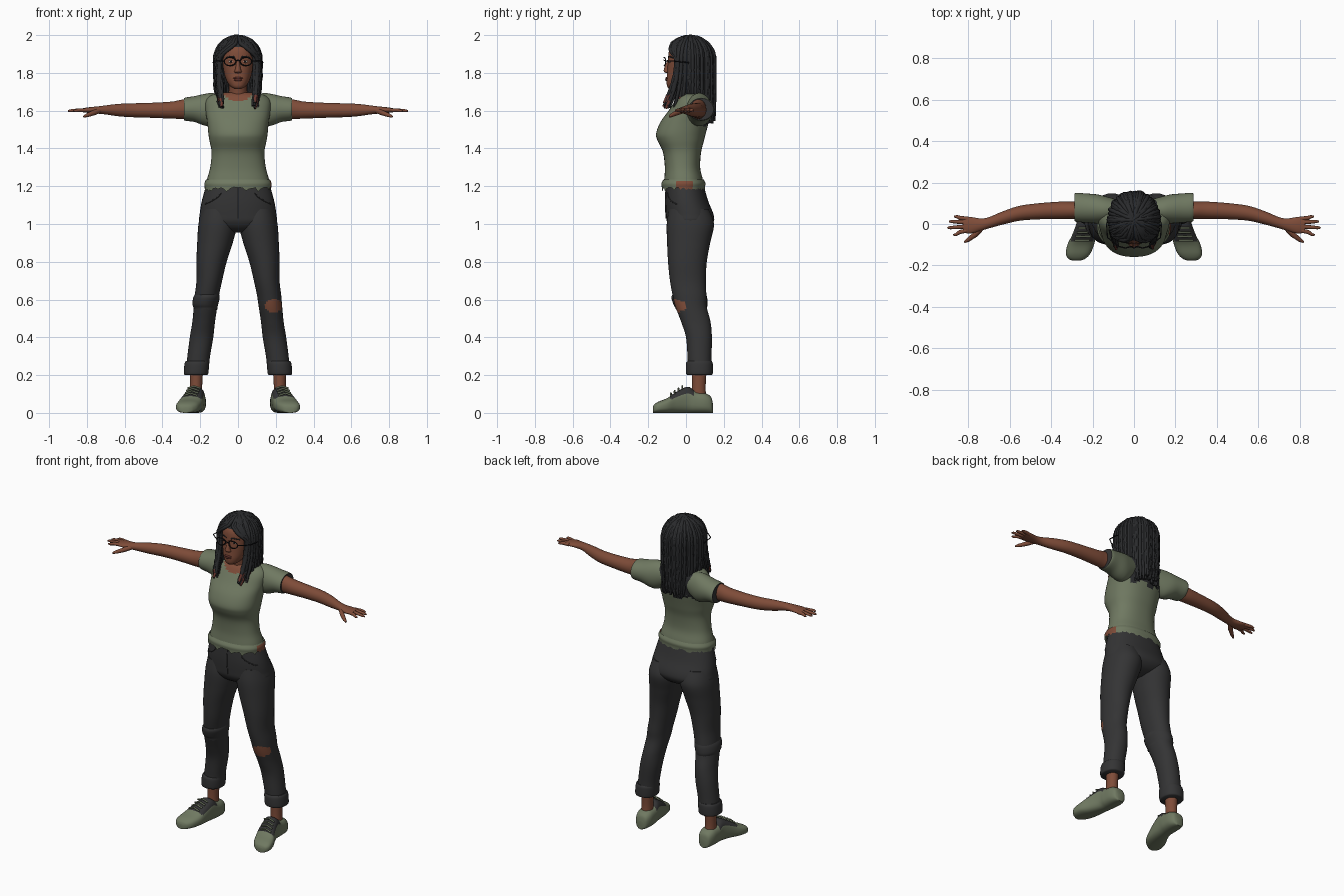
import bpy, bmesh, math, random
from mathutils import Vector
from mathutils.bvhtree import BVHTree

random.seed(4)
if "Cube" in bpy.data.objects:
    bpy.data.objects.remove(bpy.data.objects["Cube"])


def material(name, r, g, b):
    m = bpy.data.materials.new(name)
    m.use_nodes = True
    m.diffuse_color = (r, g, b, 1)
    bsdf = m.node_tree.nodes["Principled BSDF"]
    bsdf.inputs["Base Color"].default_value = (r, g, b, 1)
    bsdf.inputs["Roughness"].default_value = 0.9
    return m


SKIN = material("brown skin", .21, .072, .04)
GREEN = material("sage green", .16, .19, .12)
DENIM = material("charcoal denim", .034, .034, .035)
HAIR = material("black hair", .022, .023, .025)
FRAME = material("black frames", .008, .008, .01)
LIPS = material("dark lips", .15, .04, .03)
EYE = material("eye white", .4, .36, .32)
meshes = []


def spline(p0, p1, p2, p3, t):
    """Smooth blend between two neighbouring rings."""
    return [.5 * (2 * b + (c - a) * t + (2 * a - 5 * b + 4 * c - d) * t * t
                  + (3 * b - a - 3 * c + d) * t ** 3) for a, b, c, d in zip(p0, p1, p2, p3)]


def loft(name, rings, mats, axis="z", power=2.0, steps=5, sides=32, rule=None, s=1, cap=True, jag=0):
    """Rings are (position on axis, centre, radius, low, high); s mirrors x."""
    rows = []
    last = len(rings) - 1
    for i in range(last):
        quad = [rings[max(0, min(last, i + k))] for k in (-1, 0, 1, 2)]
        rows += [spline(*quad, j / steps) for j in range(steps)]
    rows.append(rings[-1])
    bm = bmesh.new()
    loops = []
    for n, (pos, mid, rad, low, high) in enumerate(rows):
        loop = []
        for k in range(sides):
            ang = math.tau * k / sides
            u, v = (math.copysign(abs(w) ** (2 / power), w) for w in (math.cos(ang), math.sin(ang)))
            a, b = mid + rad * u, (low + high) / 2 + (high - low) / 2 * v
            p = pos - (random.random() * jag if n == 0 else 0)
            co = {"z": (a, b, p), "x": (p, a, b), "y": (a, p, b)}[axis]
            loop.append(bm.verts.new((co[0] * s, co[1], co[2])))
        loops.append(loop)
    for a, b in zip(loops, loops[1:]):
        for k in range(sides):
            j = (k + 1) % sides
            bm.faces.new((a[k], a[j], b[j], b[k]))
    if cap:
        bm.faces.new(loops[0])
        bm.faces.new(loops[-1])
    bmesh.ops.recalc_face_normals(bm, faces=bm.faces)
    if rule:
        for f in bm.faces:
            f.material_index = int(rule(f.calc_center_median(), f.normal))
    me = bpy.data.meshes.new(name)
    bm.to_mesh(me)
    bm.free()
    for m in mats:
        me.materials.append(m)
    ob = bpy.data.objects.new(name, me)
    bpy.context.collection.objects.link(ob)
    meshes.append(ob)
    return ob


def tubes(name, paths, mat, cyclic=False, detail=2):
    """Round strands through points (x, y, z, radius)."""
    cu = bpy.data.curves.new(name, "CURVE")
    cu.dimensions = "3D"
    cu.bevel_depth = 1
    cu.bevel_resolution = detail
    cu.use_fill_caps = True
    for path in paths:
        sp = cu.splines.new("POLY")
        sp.points.add(len(path) - 1)
        for p, (x, y, z, r) in zip(sp.points, path):
            p.co, p.radius = (x, y, z, 1), r
        sp.use_cyclic_u = cyclic
    cu.materials.append(mat)
    ob = bpy.data.objects.new(name, cu)
    bpy.context.collection.objects.link(ob)


def blob(name, loc, size, mat):
    bpy.ops.mesh.primitive_uv_sphere_add(segments=16, ring_count=10, location=loc)
    ob = bpy.context.object
    ob.name = name
    ob.scale = size
    ob.data.materials.append(mat)
    meshes.append(ob)


def on_front(ob, pts, r):
    """Drop (x, z) points on the front of a part."""
    tree = BVHTree.FromPolygons([v.co for v in ob.data.vertices], [p.vertices for p in ob.data.polygons])
    out = []
    for x, z in pts:
        hit = tree.ray_cast(Vector((x, -1, z)), Vector((0, 1, 0)))[0]
        if hit:
            out.append((x, hit.y, z, r))
    return out


# Shirt body with scooped neckline and hair-dark upper back
def shirt_rule(c, n):
    if c.y < .05 and (c.x / .085) ** 2 + ((c.z - 1.71) / .06) ** 2 < 1:
        return 1
    return 2 if n.y > .1 and c.y > .06 and c.z > 1.53 + .02 * math.sin(c.x * 60) else 0


loft("shirt", [(1.2, 0, .17, -.12, .095), (1.24, 0, .163, -.115, .088), (1.3, 0, .147, -.112, .075),
               (1.38, 0, .14, -.122, .08), (1.44, 0, .151, -.15, .095), (1.48, 0, .157, -.158, .105),
               (1.54, 0, .163, -.135, .12), (1.6, 0, .172, -.092, .13), (1.65, 0, .172, -.06, .13),
               (1.68, 0, .145, -.04, .12), (1.695, 0, .09, -.02, .1)],
     [GREEN, SKIN, HAIR], power=2.3, sides=48, rule=shirt_rule)
loft("shirt_hem", [(1.195, 0, .176, -.128, .1), (1.215, 0, .178, -.13, .103), (1.235, 0, .169, -.12, .094)],
     [GREEN, SKIN], power=2.3, sides=64, cap=False, jag=.025,
     rule=lambda c, n: c.x > .1 and -.05 < c.y < .04 and c.z < 1.23)

# Trousers seat
hips = loft("trouser_seat", [(.955, 0, .06, -.03, .06), (.975, 0, .13, -.075, .115), (1.01, 0, .2, -.1, .146),
                             (1.05, 0, .203, -.106, .146), (1.12, 0, .192, -.109, .118), (1.2, 0, .17, -.105, .095)],
            [DENIM], power=2.2)
tubes("pocket_seams", [on_front(hips, [(s * (.09 + .0095 * i), 1.165 - .06 * (i / 9) ** .6) for i in range(10)], .003)
                       for s in (-1, 1)] + [on_front(hips, [(0, 1.19 - .02 * i) for i in range(9)], .003)], DENIM)

LEG = [(1.08, .105, .085, -.09, .12), (1, .107, .102, -.102, .148), (.9, .122, .094, -.1, .128),
       (.8, .14, .08, -.095, .11), (.7, .152, .068, -.085, .105), (.62, .165, .064, -.07, .108),
       (.56, .172, .062, -.055, .11), (.48, .182, .06, -.025, .13), (.4, .193, .062, 0, .137),
       (.3, .208, .06, .008, .135), (.25, .213, .06, .01, .135)]
CUFF = [(.2, .222, .058, .008, .135), (.21, .222, .065, 0, .142), (.26, .218, .065, 0, .142),
        (.275, .216, .06, .008, .136)]
ANKLE = [(.06, .222, .035, .025, .11), (.13, .222, .032, .032, .104), (.24, .22, .036, .03, .11)]
SHOE = [(.142, .22, .02, 0, .05), (.132, .22, .038, 0, .085), (.1, .22, .05, 0, .105), (.05, .222, .051, 0, .115),
        (.01, .226, .05, 0, .138), (-.05, .24, .057, 0, .112), (-.1, .257, .064, 0, .078),
        (-.145, .27, .058, 0, .06), (-.168, .276, .04, 0, .045), (-.176, .277, .02, 0, .03)]
ARM = [(.15, .07, .05, 1.555, 1.66), (.28, .066, .042, 1.556, 1.66), (.35, .066, .042, 1.558, 1.648),
       (.45, .062, .039, 1.562, 1.642), (.55, .052, .036, 1.565, 1.639), (.63, .03, .032, 1.57, 1.636),
       (.7, .006, .027, 1.58, 1.628), (.74, -.003, .03, 1.584, 1.623), (.79, -.006, .04, 1.588, 1.618),
       (.825, -.004, .037, 1.592, 1.612)]
SLEEVE = [(.09, .07, .05, 1.55, 1.685), (.14, .07, .064, 1.52, 1.693), (.18, .073, .07, 1.522, 1.688),
          (.23, .077, .07, 1.54, 1.677), (.275, .08, .07, 1.546, 1.67), (.287, .08, .066, 1.55, 1.666)]
FINGERS = [(.872, -.052, -.03), (.9, -.018, -.012), (.892, .012, .008), (.868, .036, .025)]

for side, s in (("left", 1), ("right", -1)):
    # Legs, with a torn knee on the left
    loft(side + "_trouser_leg", LEG, [DENIM, SKIN], steps=8, sides=40, s=s, power=2.1,
         rule=lambda c, n: s > 0 and n.y < -.2 and ((c.x - .19) / .046) ** 2 + ((c.z - .567) / .035) ** 2 < 1)
    if s < 0:
        loft("right_knee_fold", [(.555, .172, .062, -.055, .11), (.575, .173, .068, -.067, .114),
                                 (.61, .167, .07, -.077, .112), (.63, .163, .063, -.07, .105)],
             [DENIM], s=s, cap=False, jag=.01)
    loft(side + "_trouser_cuff", CUFF, [DENIM], s=s, power=2.2)
    loft(side + "_ankle", ANKLE, [SKIN], s=s)
    # Shoes with dark tongue and laces
    loft(side + "_shoe", SHOE, [GREEN, DENIM], axis="y", power=2.7, s=s, steps=6,
         rule=lambda c, n: -.085 < c.y < .04 and c.z > .075 and n.z > .25)
    tubes(side + "_laces", [[(s * (.257 - .3 * (y + .1) - .035 * k), y, .08 + .62 * (y + .1) + .012 * (1 - abs(k)), .005)
                             for k in (-1, -.5, 0, .5, 1)] for y in (-.08, -.06, -.04, -.02)], GREEN)
    # Arms, sleeves and hands
    loft(side + "_arm", ARM, [SKIN], axis="x", s=s)
    loft(side + "_sleeve", SLEEVE, [GREEN, DENIM], axis="x", s=s,
         rule=lambda c, n: abs(c.x) > .286)
    paths = [[(s * .8, root, 1.602, .0105), (s * .84, .6 * root + .4 * tip, 1.603, .01),
              (s * (end - .012), tip, 1.6, .0075), (s * end, tip, 1.598, .004)] for end, tip, root in FINGERS]
    paths.append([(s * .735, -.018, 1.6, .014), (s * .765, -.05, 1.588, .0135),
                  (s * .8, -.077, 1.575, .01), (s * .818, -.087, 1.568, .005)])
    tubes(side + "_fingers", paths, SKIN, detail=3)

# Neck and head, with a dark scalp
loft("neck", [(1.63, 0, .06, -.03, .11), (1.69, 0, .05, -.03, .085), (1.77, 0, .047, -.045, .07)], [SKIN])
head = loft("head", [(1.716, 0, .02, -.09, -.045), (1.73, 0, .042, -.1, 0), (1.76, 0, .061, -.103, .045),
                     (1.8, 0, .074, -.1, .08), (1.86, 0, .083, -.096, .1), (1.92, 0, .083, -.089, .105),
                     (1.955, 0, .065, -.062, .09), (1.975, 0, .035, -.03, .06)], [SKIN, HAIR], power=2.2,
            rule=lambda c, n: c.y > -.02 or c.z > 1.935)

# Face
loft("nose", [(1.798, 0, .012, -.1, -.085), (1.806, 0, .02, -.116, -.08), (1.822, 0, .014, -.116, -.08),
              (1.868, 0, .008, -.099, -.08)], [SKIN], sides=16)
blob("upper_lip", (0, -.101, 1.772), (.026, .008, .006), LIPS)
blob("lower_lip", (0, -.101, 1.763), (.022, .009, .007), LIPS)
for side, s in (("left", 1), ("right", -1)):
    x, y, z, r = on_front(head, [(s * .036, 1.86)], 0)[0]
    blob(side + "_eye", (x, y + .003, z), (.014, .006, .007), EYE)
    blob(side + "_iris", (x, y - .001, z), (.006, .004, .006), FRAME)
    tubes(side + "_eyebrow", [on_front(head, [(s * (.016 + .009 * i), 1.883 + .004 * math.sin(i * .8))
                                              for i in range(6)], .0035)], HAIR)
    blob(side + "_ear", (s * .085, .015, 1.84), (.01, .018, .03), SKIN)

# Glasses
rims = [[(s * .042 + .031 * math.cos(a), -.116 + .008 * abs(math.cos(a)), 1.86 + .022 * math.sin(a), .0032)
         for a in (math.tau * i / 20 for i in range(20))] for s in (-1, 1)]
tubes("glasses_rims", rims, FRAME, cyclic=True)
arms = [[(s * .073, -.108, 1.862, .003), (s * .128, -.065, 1.862, .003), (s * .132, .0, 1.856, .003),
         (s * .11, .06, 1.845, .003)] for s in (-1, 1)]
tubes("glasses_arms", arms + [[(-.012, -.11, 1.864, .003), (0, -.117, 1.867, .003), (.012, -.11, 1.864, .003)]], FRAME)


# Braided hair: strands run over the crown, sweep off the face and hang down
def strand(a0, size, thick):
    swept = math.copysign(min(abs(a0), 2.05 + .12 * random.random()), a0)
    front = max(0, (abs(swept) - 1.6) / .5)
    end = (1.55 if abs(swept) < 1.1 else 1.63) + random.uniform(-.02, .02)
    phase = random.random() * 6
    pts = []
    for i in range(23):
        t = min(i / 10, 1)
        drop = max(0, (i - 10) / 12)
        blend = max(0, min(1, (t - .5) / .45))
        a = a0 + (swept - a0) * blend
        rad = size * math.sin(t * math.pi / 2)
        wave = .003 * math.sin(i * 1.9 + phase)
        x = .12 * rad * math.sin(a) * (1 - .12 * drop ** 3) + wave * drop
        y = .02 + .133 * rad * math.cos(a) - .06 * front * drop ** 2
        z = 1.87 + .12 * size * math.cos(t * math.pi / 2) - (1.87 - end) * drop
        pts.append((x, y, z, thick * (1 - .45 * drop ** 4) * (1 + .1 * math.sin(i * 2.4 + phase))))
    return pts


outer = [strand(-2.95 + 5.9 * i / 63 + random.uniform(-.03, .03), random.uniform(.96, 1.02), .0105) for i in range(64)]
inner = [strand(-2.6 + 5.2 * i / 47, .9, .012) for i in range(48)]
tubes("braids", outer + inner, HAIR)
tubes("braid_tips", [[(x, y, z, r + .001) for x, y, z, r in p[-3:]] for p in outer[::3] if p[-1][1] < 0], LIPS)

# Smooth shading with sharp rims
bpy.ops.object.select_all(action="DESELECT")
for ob in meshes:
    ob.select_set(True)
bpy.context.view_layer.objects.active = meshes[0]
bpy.ops.object.shade_smooth_by_angle(angle=math.radians(50))
